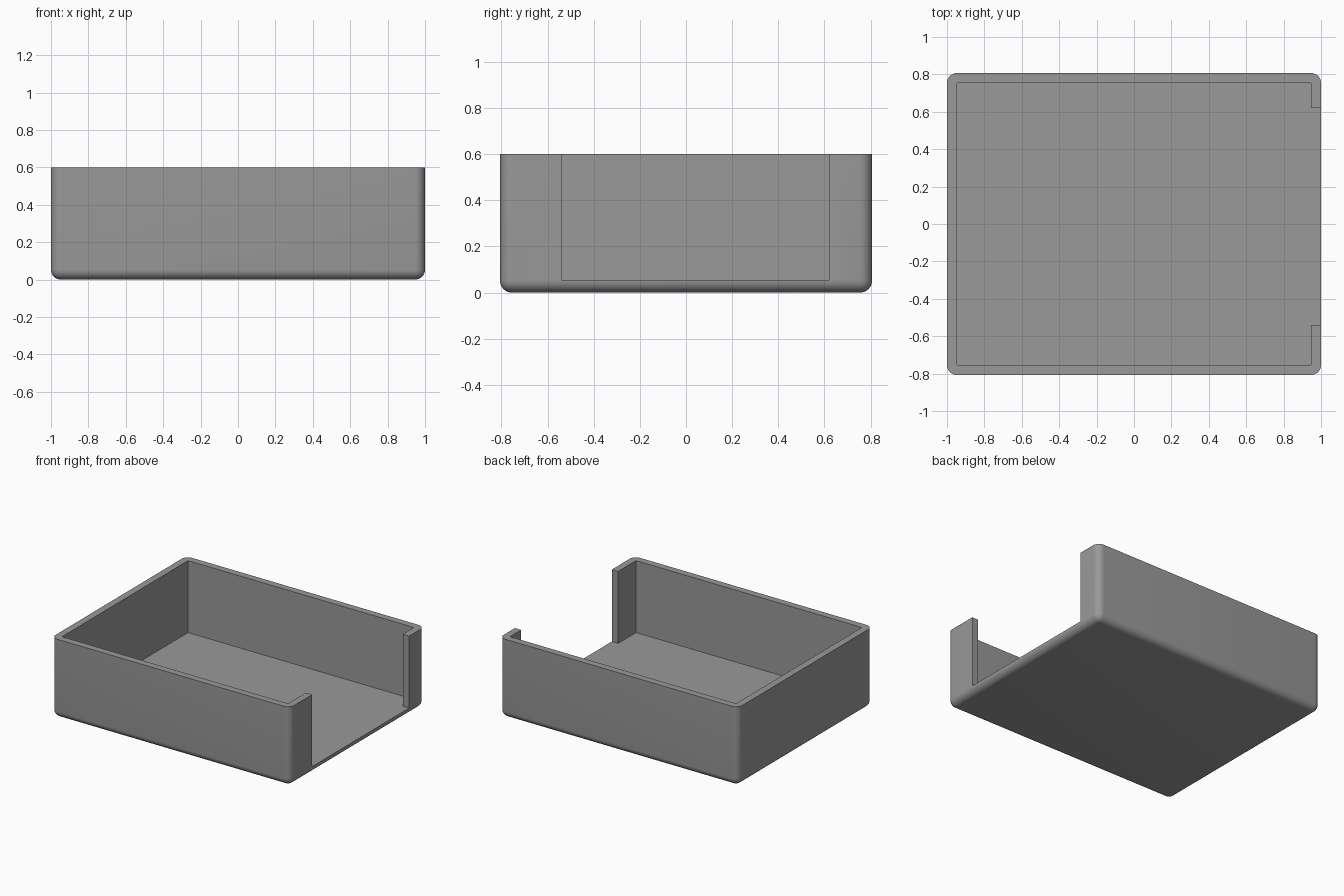
import bpy, bmesh

if "Cube" in bpy.data.objects:
    bpy.data.objects.remove(bpy.data.objects["Cube"])

W, D, H = 1.0, 0.807, 0.6      # half width, half depth, height
T = 0.053                      # wall and floor thickness, also corner radius
SLOT = (-0.54, 0.62)           # y range of the opening in the right wall

grey = bpy.data.materials.new("mid grey")
grey.diffuse_color = (0.32, 0.32, 0.32, 1)
grey.use_nodes = True
grey.node_tree.nodes["Principled BSDF"].inputs["Base Color"].default_value = grey.diffuse_color


def add_object(name, bm):
    bmesh.ops.recalc_face_normals(bm, faces=bm.faces)
    mesh = bpy.data.meshes.new(name)
    bm.to_mesh(mesh)
    bm.free()
    mesh.materials.append(grey)
    obj = bpy.data.objects.new(name, mesh)
    bpy.context.collection.objects.link(obj)
    return obj


# Solid block, rounded on the upright and bottom edges; the rim stays sharp
bm = bmesh.new()
bmesh.ops.create_cube(bm, size=1)
for v in bm.verts:
    v.co = (v.co.x * 2 * W, v.co.y * 2 * D, (v.co.z + 0.5) * H)
edges = [e for e in bm.edges if min(v.co.z for v in e.verts) < 0.01]
bmesh.ops.bevel(bm, geom=edges, offset=T, segments=8, profile=0.5, affect='EDGES')
tray = add_object("open_tray", bm)

# Cavity and side opening, cut as one upright prism
x, y, (s0, s1) = W - T, D - T, SLOT
outline = [(-x, -y), (x, -y), (x, s0), (W + 0.1, s0),
           (W + 0.1, s1), (x, s1), (x, y), (-x, y)]
bm = bmesh.new()
base = bm.faces.new([bm.verts.new((px, py, T + 0.002)) for px, py in outline])
top = bmesh.ops.extrude_face_region(bm, geom=[base])["geom"]
bmesh.ops.translate(bm, vec=(0, 0, H),
                    verts=[g for g in top if isinstance(g, bmesh.types.BMVert)])
cutter = add_object("cavity_cutter", bm)

cut = tray.modifiers.new("cavity", 'BOOLEAN')
cut.operation, cut.solver, cut.object = 'DIFFERENCE', 'EXACT', cutter
bpy.context.view_layer.objects.active = tray
tray.select_set(True)
bpy.ops.object.modifier_apply(modifier=cut.name)
bpy.data.objects.remove(cutter)

# Smooth rounded corners, sharp rim
bpy.ops.object.shade_smooth_by_angle(angle=0.52)
